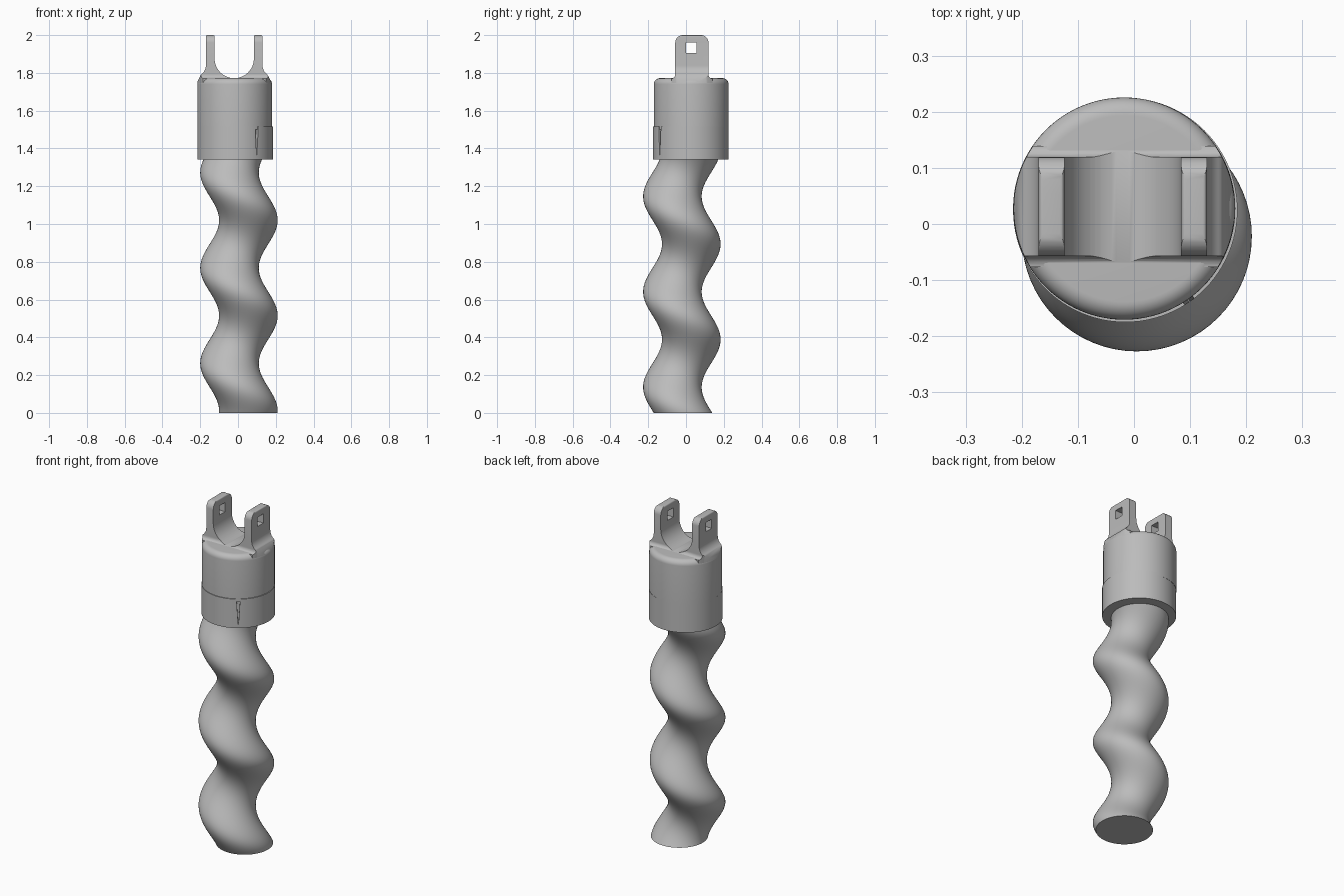
import bpy, bmesh
from math import cos, sin, pi, radians
from mathutils import Matrix, Vector

if "Cube" in bpy.data.objects:
    bpy.data.objects.remove(bpy.data.objects["Cube"])

grey = bpy.data.materials.new("plain_grey")
grey.use_nodes = True
GREY = (0.5, 0.5, 0.5, 1)
grey.diffuse_color = GREY
grey.node_tree.nodes["Principled BSDF"].inputs["Base Color"].default_value = GREY


def loft(name, rings):
    """Skin a stack of equal closed rings and cap both ends."""
    bm = bmesh.new()
    loops = [[bm.verts.new(p) for p in ring] for ring in rings]
    n = len(loops[0])
    for low, high in zip(loops, loops[1:]):
        for i in range(n):
            j = (i + 1) % n
            bm.faces.new((low[i], low[j], high[j], high[i]))
    bm.faces.new(loops[0][::-1])
    bm.faces.new(loops[-1])
    bmesh.ops.recalc_face_normals(bm, faces=bm.faces)
    mesh = bpy.data.meshes.new(name)
    bm.to_mesh(mesh)
    bm.free()
    mesh.materials.append(grey)
    obj = bpy.data.objects.new(name, mesh)
    bpy.context.collection.objects.link(obj)
    return obj


def circle(x, y, z, r, n):
    return [(x + r * cos(2 * pi * i / n), y + r * sin(2 * pi * i / n), z) for i in range(n)]


def arc(cx, cz, r, start, end, steps=10):
    angles = [radians(start + (end - start) * i / steps) for i in range(steps + 1)]
    return [(cx + r * cos(a), cz + r * sin(a)) for a in angles]


def mirrored(half, centre):
    """Close a half profile by mirroring it about a centre line."""
    return [(centre + u, v) for u, v in half] + [(centre - u, v) for u, v in reversed(half)]


def boolean(obj, cutter, operation):
    mod = obj.modifiers.new(operation, "BOOLEAN")
    mod.operation, mod.object, mod.solver = operation, cutter, "EXACT"
    bpy.context.view_layer.objects.active = obj
    bpy.ops.object.modifier_apply(modifier=mod.name)
    bpy.data.objects.remove(cutter)


def smooth(obj, angle=35):
    bpy.ops.object.select_all(action="DESELECT")
    obj.select_set(True)
    bpy.context.view_layer.objects.active = obj
    bpy.ops.object.shade_smooth_by_angle(angle=radians(angle))


# Helical shaft: a round section whose centre circles the axis
rings = []
for k in range(141):
    z = k * 0.01
    turn = 2 * pi * (z - 0.01) / 0.505
    rings.append(circle(0.005 + 0.05 * cos(turn), -0.022 - 0.05 * sin(turn), z, 0.155, 64))
smooth(loft("helical_shaft", rings))

# Collar: upper cap with a rounded shoulder, lower band slightly offset
CX, CY, R = -0.0175, 0.0275, 0.198
profile = [(R, 1.50)] + arc(R - 0.032, 1.74, 0.032, 0, 90, 8)
cap = loft("collar_cap", [circle(CX, CY, z, r, 96) for r, z in profile])
smooth(cap)

band = loft("collar_band", [circle(-0.0155, 0.025, z, 0.2, 96) for z in (1.342, 1.515)])

# Tapered notch in the band
notch = loft("notch_cutter", [
    [(-0.02, w, z), (-0.02, -w, z), (0.05, -w, z), (0.05, w, z)]
    for w, z in ((0.001, 1.365), (0.011, 1.53))])
out = radians(-55)
notch.matrix_world = (Matrix.Translation(Vector((-0.0155 + 0.2 * cos(out), 0.025 + 0.2 * sin(out), 0)))
                      @ Matrix.Rotation(out, 4, "Z"))
bpy.context.view_layer.update()
boolean(band, notch, "DIFFERENCE")
smooth(band)

# Clevis fork: front profile with round saddle, trimmed to the side profile
FX, FY = -0.02, 0.031
saddle = arc(0, 1.876, 0.104, -90, 0, 16)[1:]
tip = arc(0.112, 1.992, 0.008, 180, 90, 4) + arc(0.142, 1.992, 0.008, 90, 0, 4)
flare = arc(0.21, 1.84, 0.06, 180, 235, 8)
half = saddle + tip + flare + [(0.2, 1.745), (0.2, 1.70)]
front = mirrored(half, FX)
fork = loft("clevis_fork", [[(x, y, z) for x, z in front] for y in (-0.2, 0.25)])

foot = arc(0.108, 1.79, 0.02, 270, 180, 6)
shoulder = arc(0.048, 1.96, 0.04, 0, 90, 8)
side = mirrored([(0.108, 1.69)] + foot + shoulder, FY)
trim = loft("side_trim", [[(x, y, z) for y, z in side] for x in (-0.3, 0.3)])
boolean(fork, trim, "INTERSECT")

barrel = loft("barrel_trim", [circle(CX, CY, z, R - 0.001, 96) for z in (1.6, 2.1)])
boolean(fork, barrel, "INTERSECT")

# Square pin hole through both prongs
hole = loft("hole_cutter", [
    [(x, 0.0, 1.905), (x, 0.055, 1.905), (x, 0.055, 1.96), (x, 0.0, 1.96)]
    for x in (-0.3, 0.3)])
boolean(fork, hole, "DIFFERENCE")
smooth(fork)
